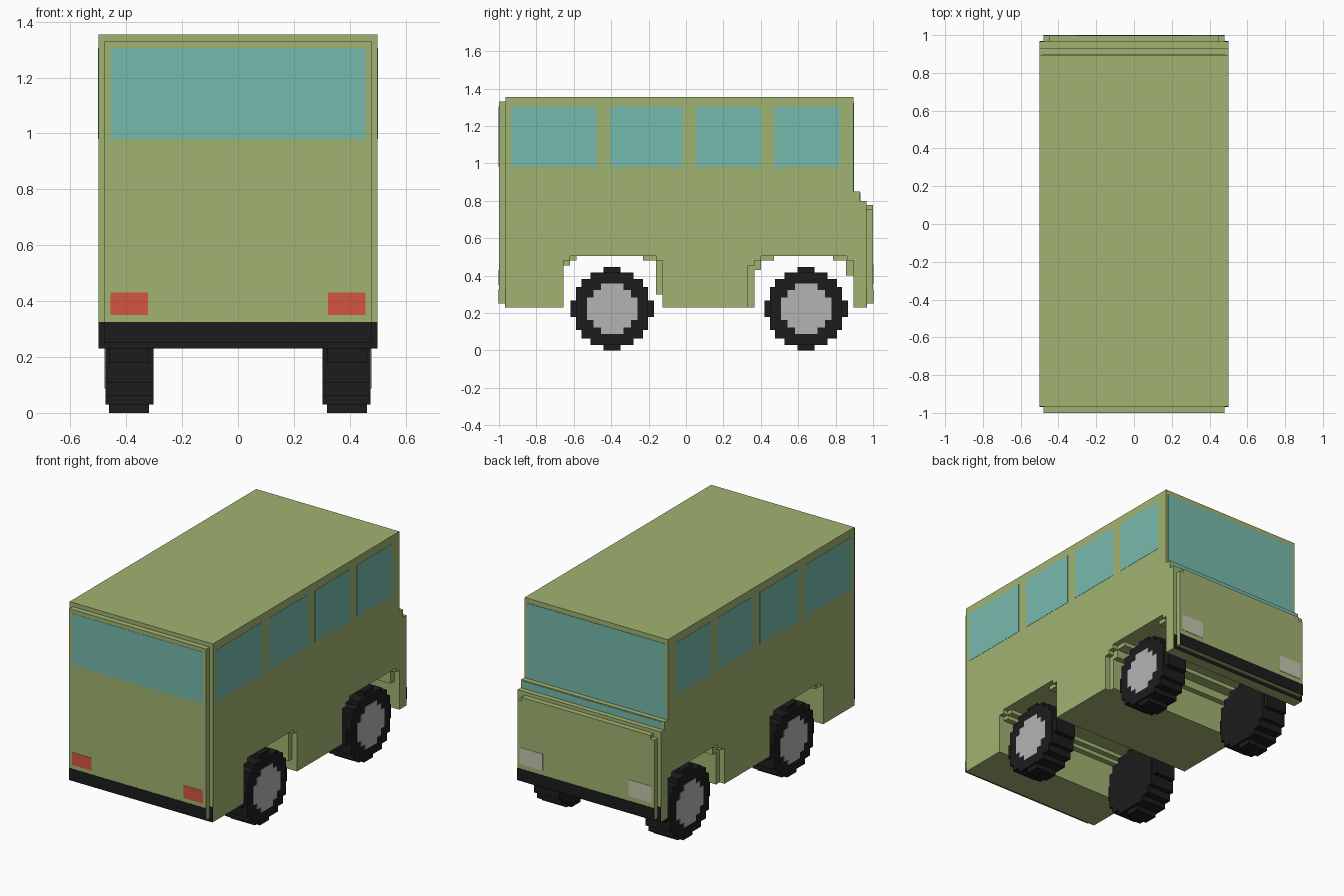
import bpy, bmesh

if "Cube" in bpy.data.objects:
    bpy.data.objects.remove(bpy.data.objects["Cube"])


def material(name, rgb):
    m = bpy.data.materials.new(name)
    m.diffuse_color = [(c / 255) ** 2.2 for c in rgb] + [1]
    m.use_nodes = True
    m.node_tree.nodes["Principled BSDF"].inputs["Base Color"].default_value = m.diffuse_color
    return m


GREEN = material("green_paint", (160, 178, 112))
GLASS = material("glass", (118, 185, 172))
BLACK = material("rubber", (34, 34, 34))
METAL = material("rim_grey", (178, 178, 178))
RED = material("red_lens", (210, 85, 68))
CLEAR = material("clear_lens", (195, 197, 172))


def prism(name, profile, x0, x1, mat):
    """Extrude a (y, z) outline from x0 to x1."""
    bm = bmesh.new()
    face = bm.faces.new([bm.verts.new((x0, y, z)) for y, z in profile])
    ext = bmesh.ops.extrude_face_region(bm, geom=[face])["geom"]
    bmesh.ops.translate(bm, vec=(x1 - x0, 0, 0),
                        verts=[v for v in ext if isinstance(v, bmesh.types.BMVert)])
    bmesh.ops.recalc_face_normals(bm, faces=bm.faces)
    me = bpy.data.meshes.new(name)
    bm.to_mesh(me)
    bm.free()
    me.materials.append(mat)
    ob = bpy.data.objects.new(name, me)
    bpy.context.collection.objects.link(ob)
    return ob


def box(name, x, y, z, mat):
    return prism(name, [(y[0], z[0]), (y[1], z[0]), (y[1], z[1]), (y[0], z[1])], *x, mat)


def stepped_disc(steps, cy, cz):
    """Blocky circle outline from the (y, z) outer corners of one quadrant."""
    quad = []
    for i, (a, b) in enumerate(steps):
        quad.append((a, b))
        if i + 1 < len(steps):
            quad.append((a, steps[i + 1][1]))
    r = quad[::-1]
    pts = (quad + [(a, -b) for a, b in r] + [(-a, -b) for a, b in quad]
           + [(-a, b) for a, b in r])
    return [(cy + a, cz + b) for a, b in pts]


# Body: inner core and outer skins whose wheel arches are one step larger
upper = [(.965, .23), (.965, .80), (.93, .80), (.93, .85), (.895, .85),
         (.895, 1.355), (-.965, 1.355), (-.965, .23)]
core_arches = [(-.655, .23), (-.655, .455), (-.62, .455), (-.62, .48), (-.585, .48),
               (-.585, .505), (-.23, .505), (-.23, .48), (-.16, .48), (-.16, .30),
               (-.125, .30), (-.125, .23),
               (.365, .23), (.365, .43), (.40, .43), (.40, .48), (.47, .48), (.47, .505),
               (.785, .505), (.785, .48), (.855, .48), (.855, .40), (.895, .40), (.895, .23)]
skin_arches = [(-.655, .23), (-.655, .48), (-.62, .48), (-.62, .505), (-.16, .505),
               (-.16, .48), (-.125, .48), (-.125, .23),
               (.33, .23), (.33, .455), (.365, .455), (.365, .48), (.40, .48), (.40, .505),
               (.86, .505), (.86, .48), (.895, .48), (.895, .23)]
prism("body_core", upper + core_arches, -.465, .465, GREEN)
for s, side in ((1, "right"), (-1, "left")):
    prism(f"body_skin_{side}", upper + skin_arches, s * .465, s * .5, GREEN)

# Raised end panels
box("front_panel", (-.478, .478), (-1, -.965), (.25, 1.33), GREEN)
box("back_panel", (-.478, .478), (.965, .999), (.25, .755), GREEN)
box("back_panel_lip", (-.45, .45), (.965, .999), (.755, .778), GREEN)

# Bumper bands on each end, on both the panel and the body behind it
T = .003
for end, s in (("front", -1), ("back", 1)):
    box(f"{end}_bumper", (-.478, .478), sorted((s * .997, s * 1.0015)), (.25, .325), BLACK)
    box(f"{end}_bumper_base", (-.5, .5), sorted((s * .963, s * .968)), (.23, .325), BLACK)

# End windows and lights
box("front_window", (-.457, .457), (-1 - T / 2, -.998), (.98, 1.305), GLASS)
box("back_window", (-.485, .485), (.89, .895 + T), (.85, 1.325), GLASS)
box("back_window_foot", (-.485, .485), (.925, .93 + T), (.80, .845), GLASS)
for s, side in ((1, "right"), (-1, "left")):
    box(f"front_light_{side}", sorted((s * .322, s * .457)), (-1 - T / 2, -.998),
        (.35, .43), RED)
    box(f"back_light_{side}", sorted((s * .30, s * .46)), (.997, 1.0015),
        (.355, .46), CLEAR)

    # Side windows
    for i, span in enumerate(((-.935, -.475), (-.405, -.02), (.05, .40), (.47, .82))):
        box(f"side_window_{side}_{i + 1}", sorted((s * .498, s * .5015)), span,
            (.98, 1.305), GLASS)

    # Wheels: blocky tyre, narrower tread blocks and a grey rim
    tyre = [(.115, .193), (.165, .16), (.193, .115)]
    tread = [(.045, .223), (.115, .193), (.165, .16), (.193, .115), (.223, .045)]
    rim = [(.06, .135), (.10, .10), (.135, .06)]
    for cy, end in ((-.395, "front"), (.642, "back")):
        prism(f"tyre_{end}_{side}", stepped_disc(tyre, cy, .223), s * .303, s * .475, BLACK)
        prism(f"tread_{end}_{side}", stepped_disc(tread, cy, .223), s * .318, s * .462, BLACK)
        prism(f"rim_{end}_{side}", stepped_disc(rim, cy, .223), s * .45, s * .478, METAL)
